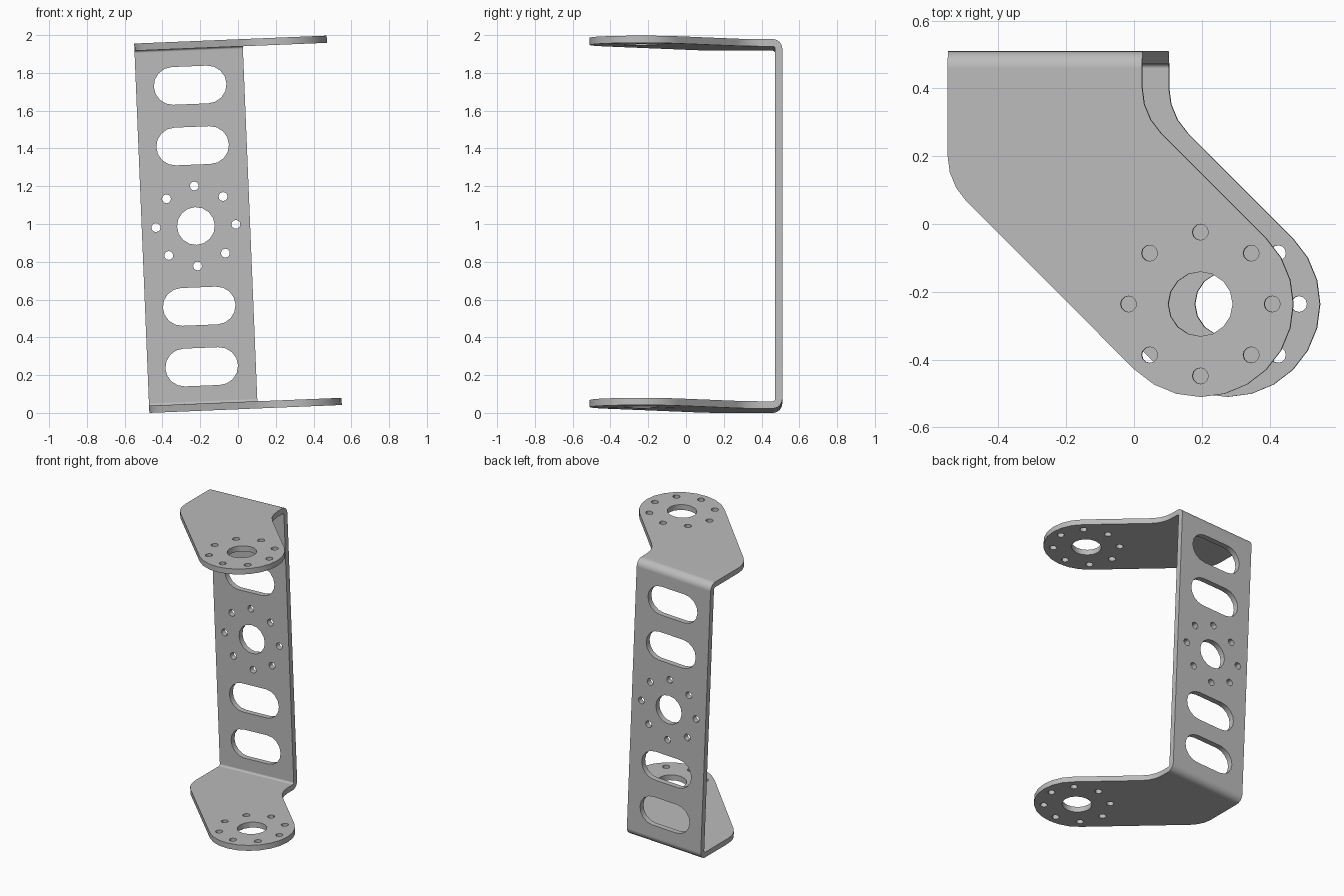
import bpy, bmesh
from math import sin, cos, radians, tan
from mathutils import Matrix, Vector

cube = bpy.data.objects.get("Cube")
if cube:
    bpy.data.objects.remove(cube, do_unlink=True)

HEIGHT, WIDTH, THICK = 1.957, 0.574, 0.038   # height, web width, sheet gauge
BACK = 0.51                                  # outer face of the web
BEND_IN = 0.013                              # inside bend radius
TILT = 0.041
LOBE_X, LOBE_Y, LOBE_R = 0.746, -0.236, 0.274
FILLET = 0.19

steel = bpy.data.materials.new("grey steel")
steel.use_nodes = True
grey = (0.5, 0.5, 0.5, 1)
steel.diffuse_color = grey
steel.node_tree.nodes["Principled BSDF"].inputs["Base Color"].default_value = grey


def arc(cx, cy, r, start, end, steps):
    """Points along an arc, angles in degrees."""
    angles = [radians(start + (end - start) * i / steps) for i in range(steps + 1)]
    return [(cx + r * cos(a), cy + r * sin(a)) for a in angles]


def circle(cx, cy, r, sides):
    return arc(cx, cy, r, 0, 360, sides)[:-1]


def prism(name, loops, place, low, high):
    """Extrude closed loops; place maps (a, b, depth) to a position."""
    bm = bmesh.new()
    for loop in loops:
        ends = [[bm.verts.new(place(a, b, d)) for a, b in loop] for d in (low, high)]
        bm.faces.new(ends[0])
        bm.faces.new(ends[1])
        for i in range(len(loop)):
            j = (i + 1) % len(loop)
            bm.faces.new((ends[0][i], ends[0][j], ends[1][j], ends[1][i]))
    bmesh.ops.recalc_face_normals(bm, faces=bm.faces)
    mesh = bpy.data.meshes.new(name)
    bm.to_mesh(mesh)
    bm.free()
    mesh.materials.append(steel)
    obj = bpy.data.objects.new(name, mesh)
    bpy.context.collection.objects.link(obj)
    return obj


def bolt_pattern(cx, cy, bore):
    """Central bore with a ring of eight bolt holes."""
    ring = circle(cx, cy, 0.212, 8)
    return [circle(cx, cy, bore, 16)] + [circle(x, y, 0.0235, 12) for x, y in ring]


def slot(cx, cy, length=0.385, r=0.1):
    half = length / 2 - r
    return arc(cx + half, cy, r, -90, 90, 8) + arc(cx - half, cy, r, 90, 270, 8)


def along_x(a, b, d):
    return (d, a, b)


def along_y(a, b, d):
    return (a, d, b)


def along_z(a, b, d):
    return (a, b, d)


# Folded sheet: C-shaped section running the full width
out_r = BEND_IN + THICK
cy, low, high = BACK - out_r, out_r, HEIGHT - out_r
section = ([(-0.7, 0)] + arc(cy, low, out_r, -90, 0, 6)
           + arc(cy, high, out_r, 0, 90, 6)
           + [(-0.7, HEIGHT), (-0.7, HEIGHT - THICK)]
           + arc(cy, high, BEND_IN, 90, 0, 6)
           + arc(cy, low, BEND_IN, 0, -90, 6) + [(-0.7, THICK)])
bracket = prism("bracket", [section], along_x, 0, 1.3)

# Flange outline: square back, slanted sides, rounded end
diag = LOBE_R / cos(radians(45))
left_corner = LOBE_X + LOBE_Y - diag
right_corner = LOBE_X + LOBE_Y + diag - WIDTH
cut_back = FILLET * tan(radians(22.5))
outline = ([(0, 0.7)]
           + arc(FILLET, left_corner + cut_back, FILLET, 180, 225, 3)
           + arc(LOBE_X, LOBE_Y, LOBE_R, 225, 405, 12)
           + arc(WIDTH + FILLET, right_corner + cut_back, FILLET, 225, 180, 3)
           + [(WIDTH, 0.7)])
outline_cutter = prism("outline_cutter", [outline], along_z, -0.5, HEIGHT + 0.5)

# Holes in both flanges and in the web
flange_holes = prism("flange_hole_cutter", bolt_pattern(LOBE_X, LOBE_Y, 0.095),
                     along_z, -0.5, HEIGHT + 0.5)
mid_x, mid_z = WIDTH / 2, HEIGHT / 2
web_loops = bolt_pattern(mid_x, mid_z, 0.1)
web_loops += [slot(mid_x, mid_z + s * d) for s in (-1, 1) for d in (0.425, 0.746)]
web_holes = prism("web_hole_cutter", web_loops, along_y, 0.3, 0.7)

for cutter, mode in ((outline_cutter, 'INTERSECT'), (flange_holes, 'DIFFERENCE'),
                     (web_holes, 'DIFFERENCE')):
    cutter.hide_render = True
    mod = bracket.modifiers.new(cutter.name, 'BOOLEAN')
    mod.operation, mod.solver, mod.object = mode, 'EXACT', cutter

# Bake the cuts, then lean the bracket and centre it
bpy.context.view_layer.update()
deps = bpy.context.evaluated_depsgraph_get()
baked = bpy.data.meshes.new_from_object(bracket.evaluated_get(deps))
bracket.modifiers.clear()
bracket.data = baked
for cutter in (outline_cutter, flange_holes, web_holes):
    bpy.data.objects.remove(cutter, do_unlink=True)

baked.transform(Matrix.Rotation(-TILT, 4, 'Y'))
xs, ys, zs = zip(*(v.co for v in baked.vertices))
baked.transform(Matrix.Translation(Vector((
    -(min(xs) + max(xs)) / 2, -(min(ys) + max(ys)) / 2, -min(zs)))))

bpy.ops.object.select_all(action='DESELECT')
bracket.select_set(True)
bpy.context.view_layer.objects.active = bracket
bpy.ops.object.shade_smooth_by_angle(angle=radians(30))
weighted = bracket.modifiers.new("even_shading", 'WEIGHTED_NORMAL')
weighted.keep_sharp = True
